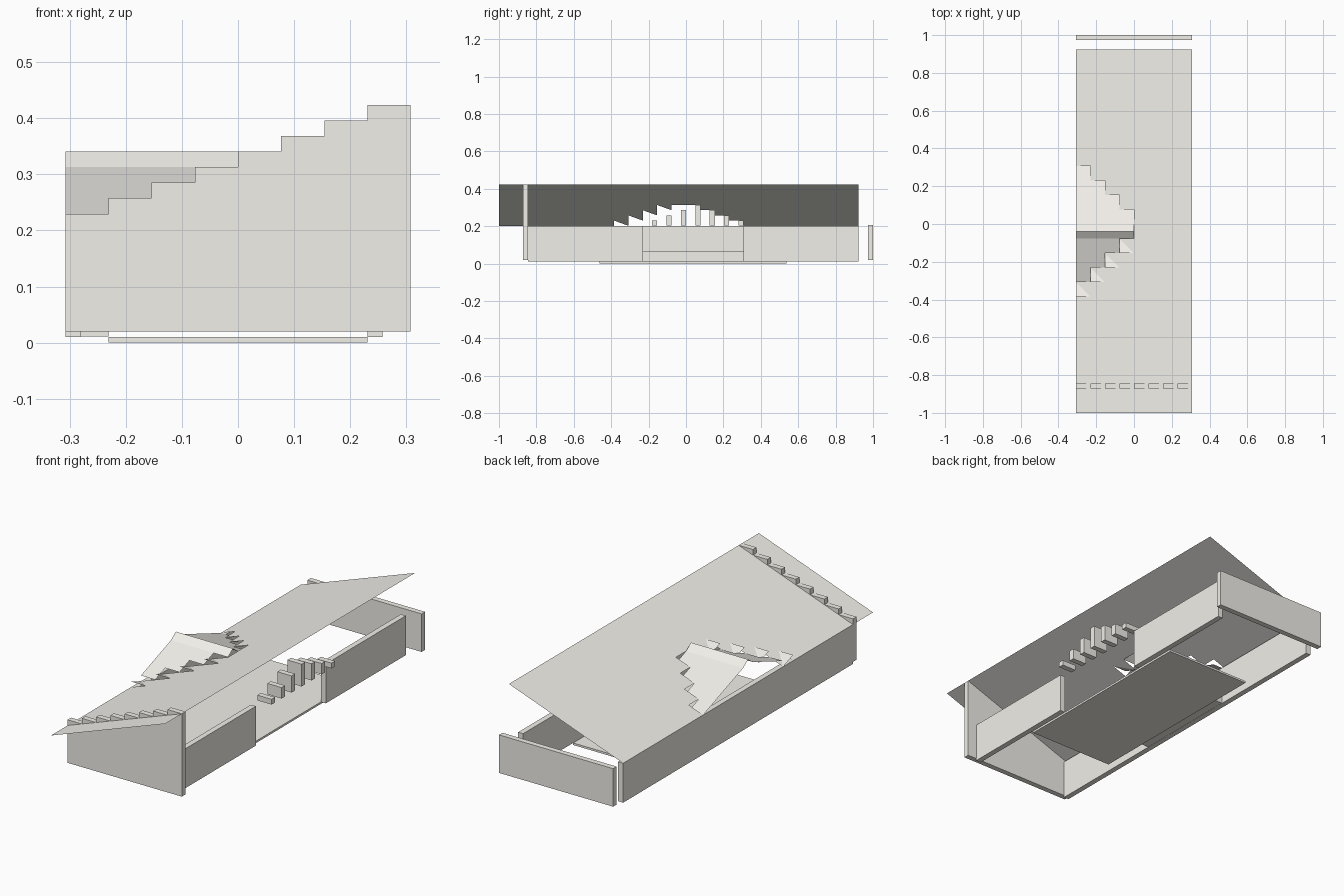
import bpy

if "Cube" in bpy.data.objects:
    bpy.data.objects.remove(bpy.data.objects["Cube"])

U = 1 / 13          # plan module
R = 0.0277          # roof rise per module
T = 0.027           # wall thickness
X0, Z0 = -4 * U, 0.202

stone = bpy.data.materials.new("stone")
stone.diffuse_color = (0.89, 0.87, 0.82, 1)
stone.use_nodes = True
stone.node_tree.nodes["Principled BSDF"].inputs["Base Color"].default_value = stone.diffuse_color


def mesh(name, verts, faces):
    me = bpy.data.meshes.new(name)
    me.from_pydata(verts, [], faces)
    me.update()
    me.materials.append(stone)
    ob = bpy.data.objects.new(name, me)
    bpy.context.collection.objects.link(ob)
    return ob


def box(name, x0, x1, y0, y1, z0, z1):
    v = [(x, y, z) for x in (x0, x1) for y in (y0, y1) for z in (z0, z1)]
    f = [(0, 1, 3, 2), (4, 6, 7, 5), (0, 4, 5, 1),
         (2, 3, 7, 6), (0, 2, 6, 4), (1, 5, 7, 3)]
    return mesh(name, v, f)


def px(i):
    return X0 + i * U


def py(k):
    return -1 + k * U


def slope(i):
    return Z0 + i * R


def patches(name, polys):
    v, f = [], []
    for p in polys:
        f.append(range(len(v), len(v) + len(p)))
        v += p
    return mesh(name, v, f)


# Main shed roof, leaving a stepped opening under the dormer
def hole(k):
    if k < 8 or k > 16:
        return 0
    return min(4, k - 7, 17 - k)


main = []
for k in range(25):
    h = hole(k)
    main.append([(px(h), py(k), slope(h)), (px(8), py(k), slope(8)),
                 (px(8), py(k + 1), slope(8)), (px(h), py(k + 1), slope(h))])
patches("main_roof", main)

# Dormer roof: stepped slopes, valley corner pieces and a small ridge cap
front, back, corners = [], [], []
for j in range(4):
    za, zb = slope(j), slope(j + 1)
    ya, yb = py(8 + j), py(9 + j)
    xa, xb = px(j), px(j + 1)
    if j:
        front.append([(X0, ya, za), (xa, ya, za), (xa, yb, zb), (X0, yb, zb)])
    corners.append([(xa, yb, za), (xa, ya, zb), (xb, ya, zb)])
    corners.append([(xa, yb, za), (xb, ya, zb), (xb, yb, zb)])
    ya, yb = py(17 - j), py(16 - j)
    back.append([(X0, yb, zb), (xb, yb, zb), (xb, ya, za), (X0, ya, za)])
patches("dormer_front_slope", front)
patches("dormer_valley_corners", corners)
patches("dormer_back_slope", back)
ya, ym, yb = py(12), py(12.5), py(13)
za, zm = slope(4), slope(5)
patches("dormer_ridge", [
    [(X0, ya, za), (px(4), ya, za), (px(4), ym, zm), (X0, ym, zm)],
    [(X0, ym, zm), (px(4), ym, zm), (px(4), yb, za), (X0, yb, za)]])

# Stepped front gable wall
prof = [(px(8), 0.02), (X0, 0.02)]
for i in range(8):
    prof += [(px(i), slope(i + 1)), (px(i + 1), slope(i + 1))]
n = len(prof)
gy = -0.872
verts = [(x, y, z) for y in (gy, gy + T) for x, z in prof]
faces = [list(range(n))[::-1], list(range(n, 2 * n))]
faces += [(i, (i + 1) % n, n + (i + 1) % n, n + i) for i in range(n)]
mesh("front_gable_wall", verts, faces)

# Other walls
box("back_wall", X0, px(8), 1 - T, 1, 0.02, 0.205)
box("left_wall", X0, X0 + T, -0.846, 0.923, 0.01, 0.202)
box("right_wall_front", px(7), px(7) + T, -0.846, py(10), 0.01, 0.202)
box("right_wall_back", px(7), px(7) + T, py(17), 0.923, 0.01, 0.202)

# Stepped row of posts above the right opening
for j in range(7):
    y = py(11 + j)
    box("gable_post", px(7), px(8), y - T, y, 0.204, slope(4 - abs(j - 3)))

# Floor and low ledge along the left wall
box("floor_slab", px(1), px(7), py(7), py(20), 0, 0.01)
box("left_ledge", X0 + T, px(1), py(10), py(17), 0.011, 0.067)
